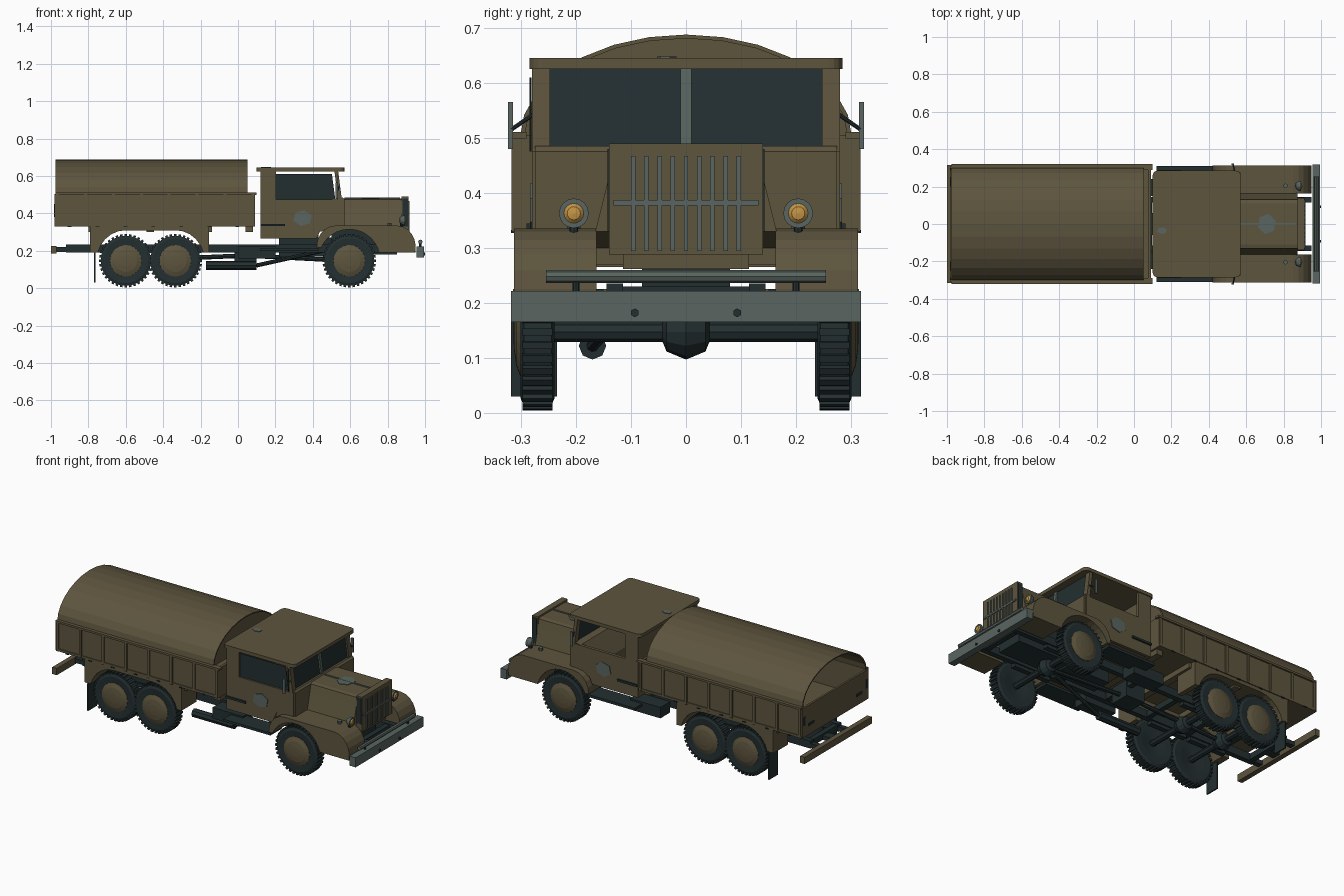
import bpy, bmesh, math
from mathutils import Vector, Matrix

if "Cube" in bpy.data.objects:
    bpy.data.objects.remove(bpy.data.objects["Cube"], do_unlink=True)


def material(name, *rgb):
    mat = bpy.data.materials.new(name)
    mat.use_nodes = True
    mat.diffuse_color = (*rgb, 1)
    mat.node_tree.nodes["Principled BSDF"].inputs["Base Color"].default_value = (*rgb, 1)
    return mat


OLIVE = material("olive drab", .11, .09, .048)
DARK = material("dark slate", .017, .028, .03)
GREY = material("green grey", .1, .13, .115)
AMBER = material("amber lens", .55, .3, .06)
SIDES = {"right": -1, "left": 1}


def link(name, mesh):
    part = bpy.data.objects.new(name, mesh)
    bpy.context.scene.collection.objects.link(part)
    return part


def finish(name, bm, mat):
    bmesh.ops.remove_doubles(bm, verts=bm.verts, dist=.00001)
    bmesh.ops.recalc_face_normals(bm, faces=bm.faces)
    mesh = bpy.data.meshes.new(name)
    bm.to_mesh(mesh)
    bm.free()
    mesh.materials.append(mat)
    return link(name, mesh)


def bridge(bm, lower, upper):
    for i in range(len(lower)):
        bm.faces.new((lower[i - 1], lower[i], upper[i], upper[i - 1]))


def prism(name, mat, outline, axis, start, end):
    """Extrude a flat outline along one axis."""
    bm = bmesh.new()
    caps = []
    for depth in (start, end):
        cap = []
        for point in outline:
            co = list(point)
            co.insert("xyz".index(axis), depth)
            cap.append(bm.verts.new(co))
        bm.faces.new(cap)
        caps.append(cap)
    bridge(bm, *caps)
    return finish(name, bm, mat)


def box(name, mat, x, y, z):
    """Box from ranges; a single y is a half width about the centre plane."""
    left, right = y if isinstance(y, tuple) else (-y, y)
    outline = [(x[0], left), (x[1], left), (x[1], right), (x[0], right)]
    return prism(name, mat, outline, "z", *z)


def pair(name, mat, x, y, z):
    for side, s in SIDES.items():
        box(f"{side}_{name}", mat, x, (s * y[0], s * y[1]), z)


def around(value, half):
    return value - half, value + half


def revolve(bm, profile, sides, matrix):
    rings = []
    for radius, height in profile:
        angles = [k * math.tau / sides for k in range(sides)]
        rings.append([bm.verts.new(matrix @ Vector((radius * math.cos(a), radius * math.sin(a), height)))
                      for a in angles])
    for lower, upper in zip(rings, rings[1:]):
        bridge(bm, lower, upper)


def lathe(name, mat, profile, origin=(0, 0, 0), direction=(0, 0, 1), sides=16):
    turn = Vector((0, 0, 1)).rotation_difference(Vector(direction)).to_matrix().to_4x4()
    bm = bmesh.new()
    revolve(bm, profile, sides, Matrix.Translation(origin) @ turn)
    return finish(name, bm, mat)


def rod(name, mat, start, end, radius, sides=8):
    direction = Vector(end) - Vector(start)
    length = direction.length
    profile = [(0, 0), (radius, 0), (radius, length), (0, length)]
    return lathe(name, mat, profile, start, direction, sides)


def arc(centre, radii, first, last, steps):
    angles = [math.radians(first + (last - first) * i / steps) for i in range(steps + 1)]
    return [(centre[0] + radii[0] * math.cos(a), centre[1] + radii[1] * math.sin(a)) for a in angles]


def patch(centre, radii):
    return arc(centre, radii, 20, 320, 5)


# Shared dimensions
BED_BACK, BED_FRONT, BED_HALF = -.975, .09, .31
FLOOR, BED_TOP = .33, .505
CAB_BACK, CAB_FRONT, CAB_HALF = .12, .56, .28
SILL, ROOF = .475, .63
RAIL = (.115, .145)
REAR, MIDDLE, FRONT, HUB_HEIGHT = -.6, -.335, .595, .147
bed_length = (BED_BACK, BED_FRONT)
bed_height = (FLOOR, BED_TOP)

# Cargo bed: floor, sides, ends, rails and stakes
box("bed_floor", OLIVE, bed_length, BED_HALF, around(FLOOR + .007, .007))
pair("bed_side", OLIVE, bed_length, (.295, BED_HALF), bed_height)
pair("bed_top_rail", OLIVE, (BED_BACK, .1), (.29, .32), around(BED_TOP, .006))
pair("bed_bottom_rail", OLIVE, bed_length, (.3, .315), around(FLOOR + .007, .007))
box("tailgate", OLIVE, around(BED_BACK, .006), BED_HALF, bed_height)
box("headboard", OLIVE, (BED_FRONT - .015, BED_FRONT), BED_HALF, bed_height)
BAYS = 7
bay = (BED_FRONT - BED_BACK - .02) / BAYS
for i in range(BAYS + 1):
    x = BED_BACK + .01 + i * bay
    pair(f"bed_stake_{i}", OLIVE, around(x, .008), (BED_HALF, .317), bed_height)
for i in range(BAYS):
    x = BED_BACK + (i + .5) * bay
    pair(f"bed_hinge_{i}", DARK, around(x, .01), (BED_HALF, .318), around(FLOOR, .003))
pair("tail_lamp", DARK, around(BED_BACK, .01), (.2, .25), around(.39, .008))
pair("tailgate_latch", DARK, around(BED_BACK, .01), (.285, .3), (.4, .45))

# Canvas cover: thin elliptical shell with a closed front
outer = arc((0, .5), (.302, .188), 0, 180, 14)
inner = arc((0, .5), (.294, .181), 180, 0, 14)
prism("canvas_cover", OLIVE, outer + inner, "x", BED_BACK, .05)
prism("canvas_front", OLIVE, inner, "x", .03, .045)

# Rear wheel housings, mud flaps and bumper
tunnel = (arc((MIDDLE, .15), (.155, .16), 15, 90, 5) + arc((REAR, .15), (.155, .16), 90, 165, 5))
housing = [(-.79, .19), (-.79, FLOOR), (-.155, FLOOR), (-.155, .19)] + tunnel
for side, s in SIDES.items():
    prism(f"{side}_rear_wheel_housing", OLIVE, housing, "y", s * .17, s * BED_HALF)
pair("mud_flap", DARK, around(-.765, .004), (.235, .318), (.03, .19))
box("rear_bumper", OLIVE, (-1, -.97), .315, (.185, .225))

# Chassis
pair("chassis_rail", DARK, (-.92, .95), RAIL, (.19, .235))
for i, x in enumerate((-.9, -.7, -.47, -.2, .08, .4, .9)):
    box(f"cross_member_{i}", DARK, around(x, .015), RAIL[0], (.195, .23))
for i, x in enumerate((-.78, -.47, -.16, .06)):
    box(f"bed_bearer_{i}", OLIVE, around(x, .02), CAB_HALF, (.3, FLOOR))
pair("rear_bumper_bracket", DARK, (-.98, -.9), RAIL, (.195, .22))
box("tow_hitch", DARK, (-.98, -.9), .025, (.195, .22))
box("gearbox", DARK, (.22, .5), .06, (.17, .27))
box("engine", DARK, (.5, .85), .08, (.18, FLOOR))
box("transfer_case", DARK, (-.02, .1), .06, (.14, .235))
for label, x in {"rear": REAR, "front": FRONT}.items():
    rod(f"{label}_drive_shaft", DARK, (x, 0, HUB_HEIGHT), (.04, 0, .175), .012)
muffler_end = (.1, -.17, .122)
rod("exhaust_muffler", DARK, (-.17, *muffler_end[1:]), muffler_end, .025)
rod("exhaust_pipe", DARK, muffler_end, (.45, -.1, .2), .011)
pair("running_board", DARK, (CAB_BACK, .43), (.2, BED_HALF), (.2, .215))
pair("fuel_tank", DARK, (0, .2), (.15, .24), (.16, .225))

# Tyre with tread blocks, and domed hub, shared by all six wheels
LUGS, TREAD = 36, .134
tyre = bmesh.new()
tyre_profile = [(0, -.015), (.08, -.028), (.12, -.031), (TREAD, -.025),
                (TREAD, .025), (.12, .031), (.08, .028), (0, .02)]
revolve(tyre, tyre_profile, LUGS, Matrix())
for k in range(LUGS):
    spot = Matrix.Rotation(k * math.tau / LUGS, 4, "Z") @ Matrix.Translation((TREAD, 0, 0))
    bmesh.ops.create_cube(tyre, size=1, matrix=spot @ Matrix.Diagonal((.018, .013, .054, 1)))
tyre_part = finish("tyre", tyre, DARK)
hub_part = lathe("hub", OLIVE, [(.085, .02), (.084, .03), (.06, .039), (.03, .043), (0, .044)], sides=24)
for label, x in {"rear": REAR, "middle": MIDDLE, "front": FRONT}.items():
    rod(f"{label}_axle", DARK, (x, -.25, HUB_HEIGHT), (x, .25, HUB_HEIGHT), .018)
    bulge = [(height, radius) for radius, height in arc((0, 0), (.05, .05), -90, 90, 4)]
    bulge = [(abs(radius_y), height_y) for height_y, radius_y in bulge]
    lathe(f"{label}_differential", DARK, arc((0, 0), (.05, .05), -90, 90, 4),
          (x, 0, HUB_HEIGHT), (0, 1, 0), 12)
    pair(f"{label}_leaf_spring", DARK, around(x, .12), RAIL, (.165, .185))
    for side, s in SIDES.items():
        for part in (tyre_part, hub_part):
            copy = link(f"{side}_{label}_{part.data.name}", part.data)
            copy.location = (x, s * .27, HUB_HEIGHT)
            copy.rotation_euler.x = -s * math.pi / 2
for part in (tyre_part, hub_part):
    bpy.data.objects.remove(part)

# Cab: floor, seat, doors, pillars, glass and roof
box("cab_floor", OLIVE, (CAB_BACK, .43), .27, (.27, .3))
box("cab_back_wall", OLIVE, around(CAB_BACK + .007, .007), CAB_HALF, (.265, ROOF))
box("seat", OLIVE, (.15, .27), .24, (.3, .39))
cowl = [(.43, .3), (.43, .36), (.5, SILL), (CAB_FRONT, .485), (.57, SILL), (.57, FLOOR)]
prism("cowl", OLIVE, cowl, "y", -.275, .275)
door = [(CAB_BACK, .265), (.42, .265), (.45, FLOOR), (CAB_FRONT, FLOOR), (CAB_FRONT, SILL), (CAB_BACK, SILL)]


def slanted(base, width):
    """Side outline of a part leaning back with the windscreen."""
    top = base - .02
    return [(base, SILL), (base + width, SILL), (top + width, ROOF), (top, ROOF)]


for side, s in SIDES.items():
    skin = s * CAB_HALF
    prism(f"{side}_door", OLIVE, door, "y", s * .262, skin)
    box(f"{side}_rear_pillar", OLIVE, (CAB_BACK, .203), (s * .262, skin), (SILL, ROOF))
    prism(f"{side}_front_pillar", OLIVE, slanted(.535, .02), "y", s * .247, skin)
    prism(f"{side}_door_patch", GREY, patch((.345, .375), (.052, .043)), "y", skin, skin + s * .004)
    box(f"{side}_door_handle", DARK, (CAB_BACK, .25), (skin, s * .29), around(.338, .006))
    # Mirror on a strut
    rod(f"{side}_mirror_arm", DARK, (.54, s * .27, .548), (.53, s * .318, .515), .004)
    box(f"{side}_mirror", GREY, around(.527, .007), (s * .315, s * .324), (.48, .565))
side_glass = [(.2, SILL), (.52, SILL), (.502, .612), (.2, .612)]
prism("side_glass", DARK, side_glass, "y", -.27, -.265)
prism("windscreen", DARK, slanted(.54, .006), "y", -.247, .247)
prism("windscreen_divider", GREY, slanted(.535, .02), "y", -.01, .01)
rod("aerial", DARK, (.53, -.283, SILL), (.53, -.283, .61), .002)
corner = .025
roof = []
for turn, (x, y) in enumerate(((.545, .26), (.125, .26), (.125, -.26), (.545, -.26))):
    roof += arc((x, y), (corner, corner), turn * 90, turn * 90 + 90, 4)
prism("cab_roof", OLIVE, roof, "z", .625, .645)
prism("roof_patch", GREY, patch((.15, -.035), (.028, .018)), "z", .64, .648)

# Bonnet, radiator and grille
flank = [(.165, FLOOR), (.14, .43), (.13, SILL), (.11, .48)]
bonnet = flank + [(-y, z) for y, z in reversed(flank)]
prism("bonnet", OLIVE, bonnet, "x", CAB_FRONT, .875)
box("bonnet_hinge", GREY, (.57, .865), .005, (.478, .484))
prism("bonnet_patch", GREY, patch((.71, 0), (.05, .055)), "z", .478, .483)
box("radiator_base", OLIVE, (.83, .89), .115, (.262, FLOOR))
box("radiator_shell", OLIVE, (.875, .912), .14, (.288, .49))
pair("radiator_side", DARK, (.88, .908), (.139, .143), (FLOOR, .48))
BARS = 9
for i in range(BARS):
    y = (i - BARS // 2) * .024
    box(f"grille_bar_{i}", GREY, (.91, .917), around(y, .004), (.294, .467))
box("grille_crossbar", GREY, (.91, .918), .132, around(.382, .005))

# Front wings, headlamps and marker lamps
wing = arc((.52, .22), (.1, .115), 180, 90, 5) + arc((.85, .22), (.1, .115), 90, -15, 6)
wing += arc((FRONT, .15), (.165, .165), 14, 156, 14)
for side, s in SIDES.items():
    y = s * .204
    prism(f"{side}_front_wing", OLIVE, wing, "y", s * .163, s * .313)
    rod(f"{side}_lamp_post", DARK, (.875, y, .32), (.875, y, .345), .008)
    lathe(f"{side}_headlamp", GREY, [(0, 0), (.016, .003), (.027, .02), (.027, .03), (0, .03)],
          (.862, y, .363), (1, 0, 0))
    lathe(f"{side}_headlamp_lens", AMBER, [(.018, 0), (.012, .006), (0, .008)],
          (.892, y, .363), (1, 0, 0))
    rod(f"{side}_marker_lamp", GREY, (.81, y, FLOOR), (.81, y, .35), .012)

# Front bumper and guard rail
box("front_bumper", GREY, (.955, .995), .318, (.165, .222))
rod("guard_rail", GREY, (.975, -.255, .248), (.975, .255, .248), .012)
for side, s in SIDES.items():
    rod(f"{side}_rail_post", DARK, (.975, s * .2, .22), (.975, s * .2, .245), .006)
    rod(f"{side}_bumper_bolt", DARK, (.99, s * .093, .182), (1, s * .093, .182), .008, 6)
